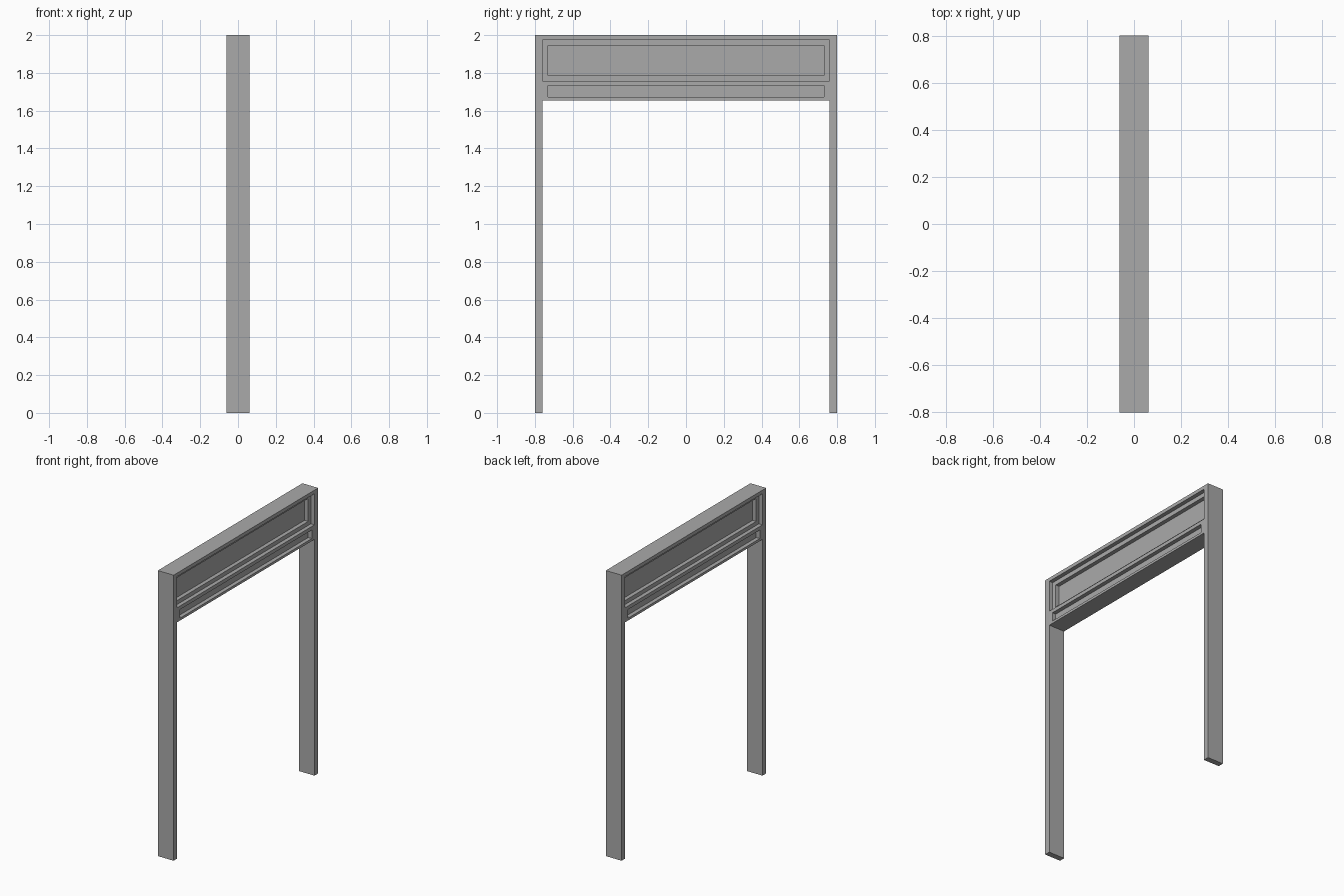
import bpy
import bmesh
from mathutils import Matrix, Vector

if "Cube" in bpy.data.objects:
    bpy.data.objects.remove(bpy.data.objects["Cube"])

HALF_X, HALF_Y, TOP = 0.061, 0.80, 2.0
INNER_Y, BEAM_Z = 0.76, 1.655

grey = bpy.data.materials.new("plain grey")
grey.use_nodes = True
colour = (0.4, 0.4, 0.4, 1)
grey.diffuse_color = colour
grey.node_tree.nodes["Principled BSDF"].inputs["Base Color"].default_value = colour


def make_object(name, bm):
    bmesh.ops.recalc_face_normals(bm, faces=bm.faces)
    mesh = bpy.data.meshes.new(name)
    bm.to_mesh(mesh)
    bm.free()
    mesh.materials.append(grey)
    obj = bpy.data.objects.new(name, mesh)
    bpy.context.collection.objects.link(obj)
    return obj


# Door frame: two posts and a deep head, one outline extruded through x
half = [(HALF_Y, TOP), (HALF_Y, 0), (INNER_Y, 0), (INNER_Y, BEAM_Z)]
outline = half + [(-y, z) for y, z in reversed(half)]
bm = bmesh.new()
face = bm.faces.new([bm.verts.new((-HALF_X, y, z)) for y, z in outline])
extruded = bmesh.ops.extrude_face_region(bm, geom=[face])["geom"]
bmesh.ops.translate(bm, vec=(2 * HALF_X, 0, 0),
                    verts=[v for v in extruded if isinstance(v, bmesh.types.BMVert)])
frame = make_object("door_frame", bm)

# Recesses on both faces: half width, bottom, top, depth
recesses = {
    "panel_surround": (0.76, 1.757, 1.975, 0.028),
    "panel_recess": (0.73, 1.785, 1.945, 0.056),
    "slot_recess": (0.73, 1.672, 1.732, 0.028),
}
for name, (half_y, low, high, depth) in recesses.items():
    bm = bmesh.new()
    for side in (-1, 1):
        centre = Vector((side * HALF_X, 0, (low + high) / 2))
        size = Vector((2 * depth, 2 * half_y, high - low))
        bmesh.ops.create_cube(bm, size=1, matrix=Matrix.LocRotScale(centre, None, size))
    cutter = make_object(name + "_cutter", bm)
    cutter.hide_render = True
    cut = frame.modifiers.new(name, "BOOLEAN")
    cut.operation = "DIFFERENCE"
    cut.solver = "EXACT"
    cut.object = cutter
    # Bake the cut, then drop its cutter
    bpy.context.view_layer.objects.active = frame
    bpy.ops.object.modifier_apply(modifier=name)
    bpy.data.objects.remove(cutter)
